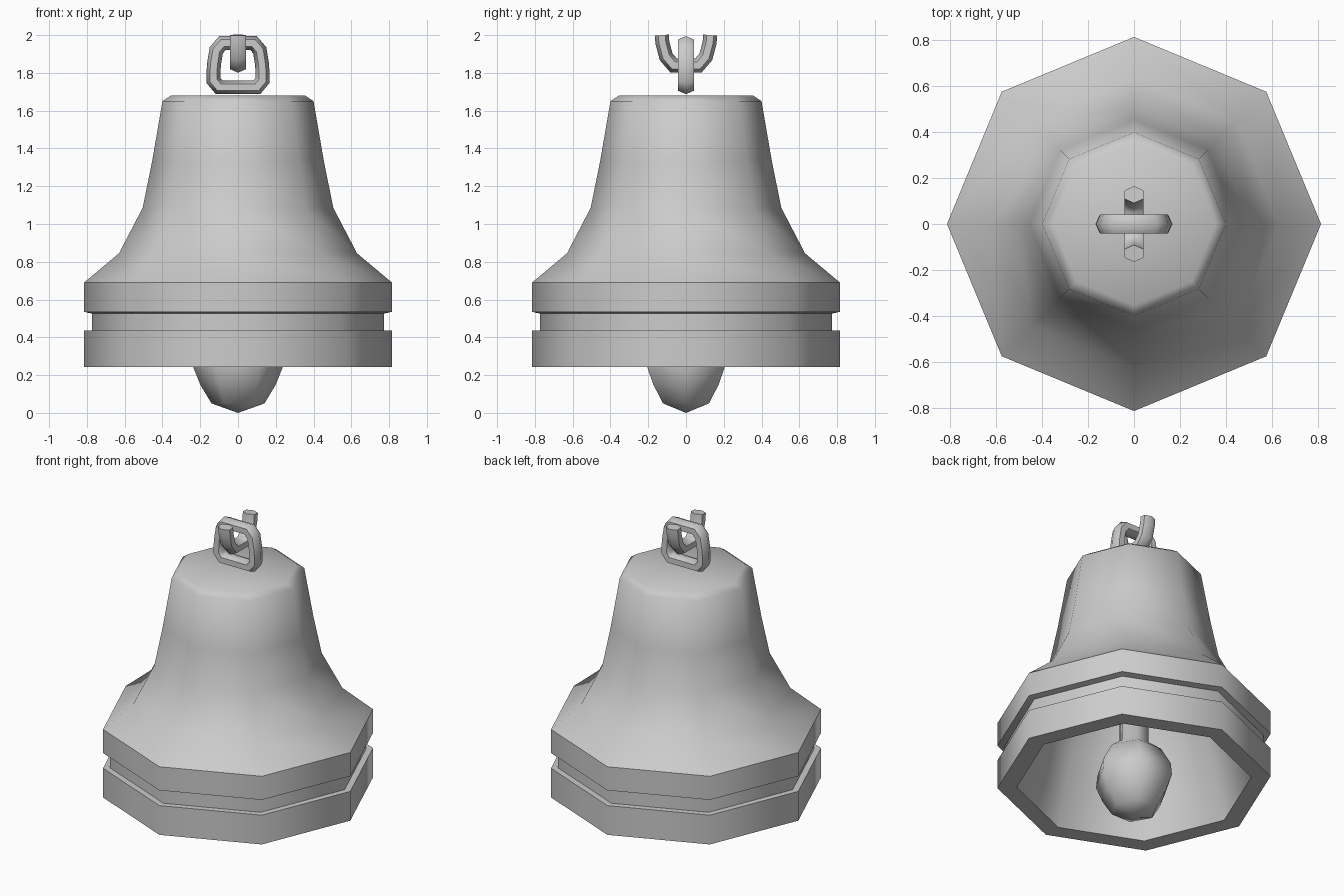
import bpy, bmesh, math
from mathutils import Vector

if "Cube" in bpy.data.objects:
    bpy.data.objects.remove(bpy.data.objects["Cube"])


def finish(name, bm, angle):
    bmesh.ops.remove_doubles(bm, verts=bm.verts, dist=1e-5)
    bmesh.ops.recalc_face_normals(bm, faces=bm.faces)
    me = bpy.data.meshes.new(name)
    bm.to_mesh(me)
    bm.free()
    ob = bpy.data.objects.new(name, me)
    bpy.context.collection.objects.link(ob)
    bpy.ops.object.select_all(action='DESELECT')
    ob.select_set(True)
    bpy.context.view_layer.objects.active = ob
    bpy.ops.object.shade_smooth_by_angle(angle=math.radians(angle))
    return ob


def lathe(name, profile, sides, angle):
    bm = bmesh.new()
    vs = [bm.verts.new((r, 0, z)) for r, z in profile]
    es = [bm.edges.new(p) for p in zip(vs, vs[1:])]
    bmesh.ops.spin(bm, geom=vs + es, cent=(0, 0, 0), axis=(0, 0, 1),
                   angle=2 * math.pi, steps=sides, use_duplicate=False)
    bmesh.ops.dissolve_degenerate(bm, dist=1e-5, edges=bm.edges)
    return finish(name, bm, angle)


def chain_link(name, path, closed, turn, thick=0.037, wide=0.048, sides=6):
    """Sweep a hexagon along a path in the xz plane, then turn it about z."""
    bm = bmesh.new()
    pts = [Vector((x, 0, z)) for x, z in path]
    n = len(pts)
    side = Vector((0, 1, 0))
    rings = []
    for i, p in enumerate(pts):
        a = pts[i - 1] if closed or i > 0 else p
        b = pts[(i + 1) % n] if closed or i < n - 1 else p
        d1, d2 = (p - a).normalized(), (b - p).normalized()
        t = (d1 + d2).normalized()
        out = side.cross(t)
        ends = a == p or b == p
        miter = 1 if ends else 1 / math.sqrt((1 + d1.dot(d2)) / 2)
        rings.append([bm.verts.new(p + out * thick * miter * math.cos(k * math.tau / sides)
                                   + side * wide * math.sin(k * math.tau / sides))
                      for k in range(sides)])
    for i in range(n if closed else n - 1):
        r, s = rings[i], rings[(i + 1) % n]
        for k in range(sides):
            m = (k + 1) % sides
            bm.faces.new((r[k], r[m], s[m], s[k]))
    if not closed:
        bm.faces.new(rings[0])
        bm.faces.new(rings[-1])
    ob = finish(name, bm, 62)
    ob.rotation_euler.z = turn
    return ob


# Bell shell: outer profile, lip, then hollow interior
lathe("bell_shell", [
    (0, 1.68), (0.355, 1.68), (0.40, 1.65), (0.455, 1.33), (0.505, 1.085),
    (0.63, 0.845), (0.815, 0.69), (0.815, 0.535), (0.774, 0.526), (0.774, 0.435),
    (0.815, 0.435), (0.815, 0.243), (0.70, 0.243), (0.58, 0.69), (0.52, 0.845),
    (0.42, 1.07), (0.35, 1.62), (0, 1.64)], 8, 47)

# Clapper with its rod
lathe("clapper", [
    (0, 0), (0.14, 0.05), (0.20, 0.15), (0.24, 0.25), (0.232, 0.33),
    (0.17, 0.44), (0.092, 0.50), (0.092, 1.64)], 6, 62)

# Hanging chain: a full link and a cut half link at right angles
half = [(0.10, 1.724), (0.13, 1.76), (0.128, 1.84), (0.115, 1.92), (0.082, 1.958)]
chain_link("lower_link", half + [(-x, z) for x, z in reversed(half)], True, 0)
half = [(0.128, 2.0), (0.125, 1.96), (0.105, 1.885), (0.065, 1.838)]
chain_link("upper_link", half + [(-x, z) for x, z in reversed(half)], False, math.pi / 2)
